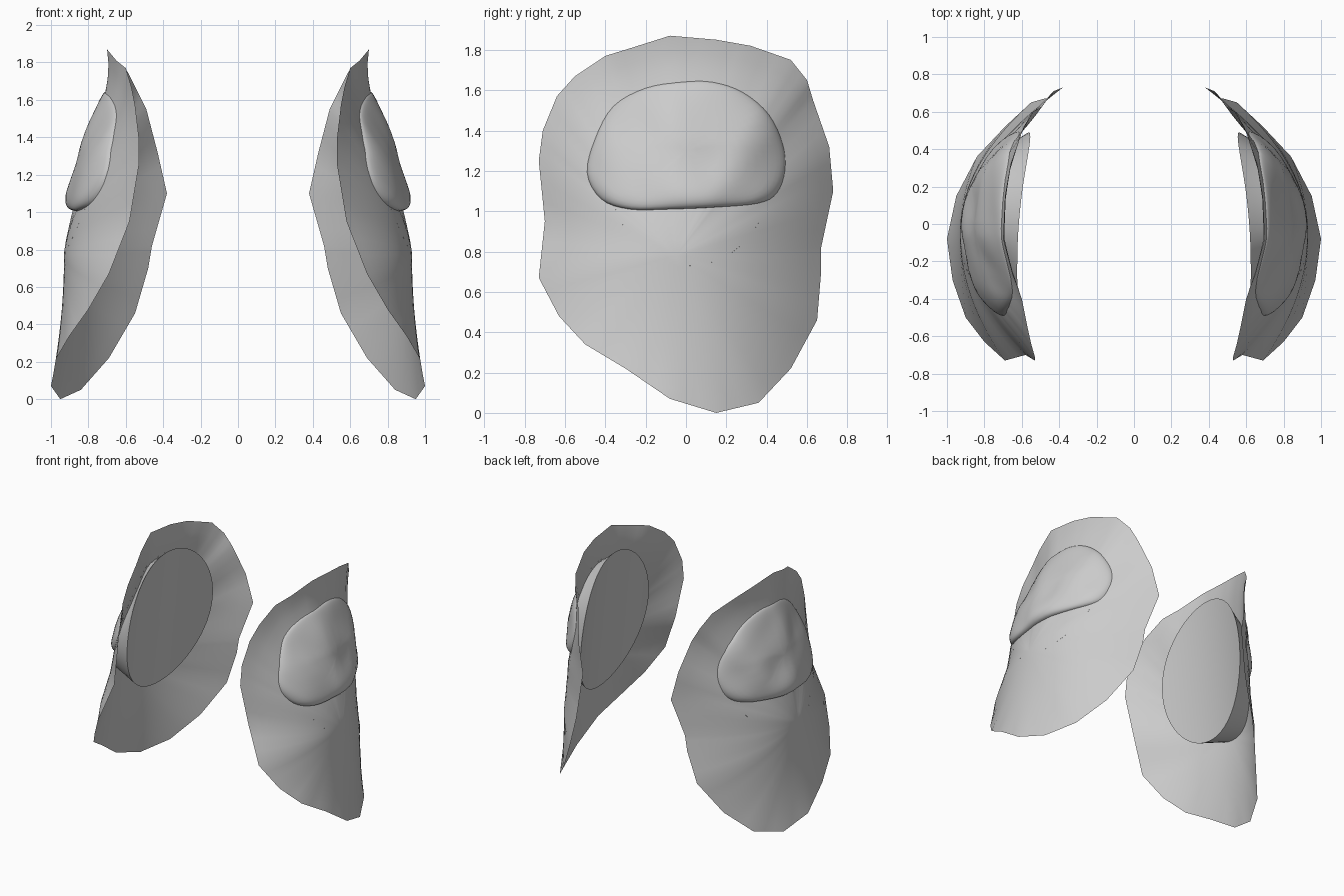
import bpy
import bmesh
import math
from mathutils import Matrix, Vector

cube = bpy.data.objects.get("Cube")
if cube:
    bpy.data.objects.remove(cube, do_unlink=True)

grey = bpy.data.materials.new("plain grey")
grey.use_nodes = True
grey.diffuse_color = (0.6, 0.6, 0.6, 1)
grey.node_tree.nodes["Principled BSDF"].inputs["Base Color"].default_value = (0.6, 0.6, 0.6, 1)

# Ragged rim of the shell: (y, z, x)
RIM = [
    (-.08, 1.87, .7), (.15, 1.85, .69), (.32, 1.82, .66), (.52, 1.75, .59),
    (.6, 1.65, .54), (.63, 1.55, .49), (.71, 1.32, .43), (.73, 1.1, .38),
    (.67, .82, .46), (.67, .7, .48), (.65, .46, .55), (.52, .22, .69),
    (.36, .05, .84), (.15, 0, .95), (-.08, .07, 1), (-.3, .22, .97),
    (-.5, .34, .9), (-.63, .48, .8), (-.73, .67, .69), (-.7, .95, .58),
    (-.73, 1.25, .53), (-.71, 1.4, .53), (-.64, 1.57, .55), (-.55, 1.67, .57),
    (-.4, 1.77, .6), (-.27, 1.81, .65),
]
# Outline of the outer pad: (y, z), rounded on top and flat underneath
PAD = [
    (-.02, 1.64), (.13, 1.64), (.28, 1.59), (.41, 1.48), (.48, 1.33), (.49, 1.2),
    (.45, 1.09), (.36, 1.04), (.15, 1.02), (-.08, 1.01), (-.28, 1.01), (-.42, 1.06),
    (-.49, 1.19), (-.45, 1.36), (-.36, 1.52), (-.2, 1.61),
]
CENTRE = Vector((-.05, .78))
CROWN = .93


def rim_hit(d):
    """Distance and x of the rim in direction d from the shell centre."""
    for a, b in zip(RIM, RIM[1:] + RIM[:1]):
        pa, pb = Vector(a[:2]) - CENTRE, Vector(b[:2]) - CENTRE
        edge = pb - pa
        den = d.x * edge.y - d.y * edge.x
        if abs(den) < 1e-9:
            continue
        dist = (pa.x * edge.y - pa.y * edge.x) / den
        s = (pa.x * d.y - pa.y * d.x) / den
        if dist > 0 and -1e-6 <= s <= 1 + 1e-6:
            return dist, a[2] + (b[2] - a[2]) * s
    return 1, CROWN


def shell_x(y, z):
    """Bowed shell surface, straighter and slightly flared towards the top."""
    v = Vector((y, z)) - CENTRE
    if v.length < 1e-6:
        return CROWN
    d = v.normalized()
    t = v.length / rim_hit(d)[0]
    # The ragged rim evens out towards the centre
    spread = .15 * max(0, 1 - t)
    edge_x = sum(rim_hit(Matrix.Rotation(k * spread, 2) @ d)[1] for k in range(-2, 3)) / 5
    up = max(0, d.y) ** 2
    flare = .11 * up * t * t * (1 - t ** 4)
    return CROWN + (edge_x - CROWN) * t ** (2 - .85 * up) - flare


def resample(points, steps, smooth=False):
    """Split every edge of a closed outline, optionally rounding it."""
    out = []
    n = len(points)
    for i in range(n):
        p0, p1, p2, p3 = (Vector(points[(i + k) % n][:2]) for k in (-1, 0, 1, 2))
        for j in range(steps):
            t = j / steps
            p = p1.lerp(p2, t)
            if smooth:
                p = .5 * (2 * p1 + (p2 - p0) * t + (2 * p0 - 5 * p1 + 4 * p2 - p3) * t * t
                          + (3 * p1 - p0 - 3 * p2 + p3) * t ** 3)
            out.append(p)
    return out


def patch(name, side, outline, middle, radii, surface, outward=True):
    """Disc of rings at x = surface(r, y, z); rings past r = 1 fold back inwards."""
    bm = bmesh.new()

    def vert(p, r):
        return bm.verts.new((side * surface(r, p.x, p.y), p.x, p.y))

    hub = vert(middle, 0)
    rings = [[vert(middle.lerp(p, min(r, 2 - r)), r) for p in outline] for r in radii]
    n = len(outline)
    for i in range(n):
        k = (i + 1) % n
        bm.faces.new((hub, rings[0][i], rings[0][k]))
        for a, b in zip(rings, rings[1:]):
            bm.faces.new((a[i], b[i], b[k], a[k]))
    bm.normal_update()
    hub_normal = hub.link_faces[0].normal.x * side
    if (hub_normal > 0) != outward:
        bmesh.ops.reverse_faces(bm, faces=bm.faces[:])
    mesh = bpy.data.meshes.new(name)
    bm.to_mesh(mesh)
    bm.free()
    mesh.materials.append(grey)
    obj = bpy.data.objects.new(name, mesh)
    bpy.context.collection.objects.link(obj)
    bpy.ops.object.select_all(action="DESELECT")
    obj.select_set(True)
    bpy.context.view_layer.objects.active = obj
    bpy.ops.object.shade_smooth_by_angle(angle=math.radians(50))


def pad_surface(r, y, z):
    # Thicker towards the bottom lip, with a shallow worn hollow
    thick = .025 + .035 * min(1, max(0, (1.64 - z) / .3))
    hollow = .018 * math.exp(-((y - .12) ** 2 + (z - 1.25) ** 2) / .012)
    ripple = .006 * math.sin(13 * y + 4 * z) * math.cos(15 * z)
    body = max(0, 1 - r ** 6) ** .5
    return shell_x(y, z) + body * (thick + ripple - hollow)


def cushion_surface(r, y, z):
    # Slightly dished inner face, with an undercut wall back to the shell
    face = .62 - .07 * y - .3 * y * y + .1 * (1.67 - z)
    wall = max(0, r - 1) / .15
    return face + (shell_x(y, z) - face) * wall


even = [i / 14 for i in range(1, 15)]
to_edge = [math.sin(i / 14 * math.pi / 2) for i in range(1, 15)]
to_wall = [i / 10 for i in range(1, 11)] + [1.05, 1.1, 1.15]
oval = [Vector((.02 + .47 * math.cos(a), 1.18 + .53 * math.sin(a)))
        for a in (math.tau * i / 56 for i in range(56))]

for label, side in (("left", 1), ("right", -1)):
    patch(label + "_shell", side, resample(RIM, 3), CENTRE, even,
          lambda r, y, z: shell_x(y, z))
    patch(label + "_outer_pad", side, resample(PAD, 4, True), Vector((0, 1.3)),
          to_edge, pad_surface)
    patch(label + "_inner_cushion", side, oval, Vector((.02, 1.18)),
          to_wall, cushion_surface, outward=False)
